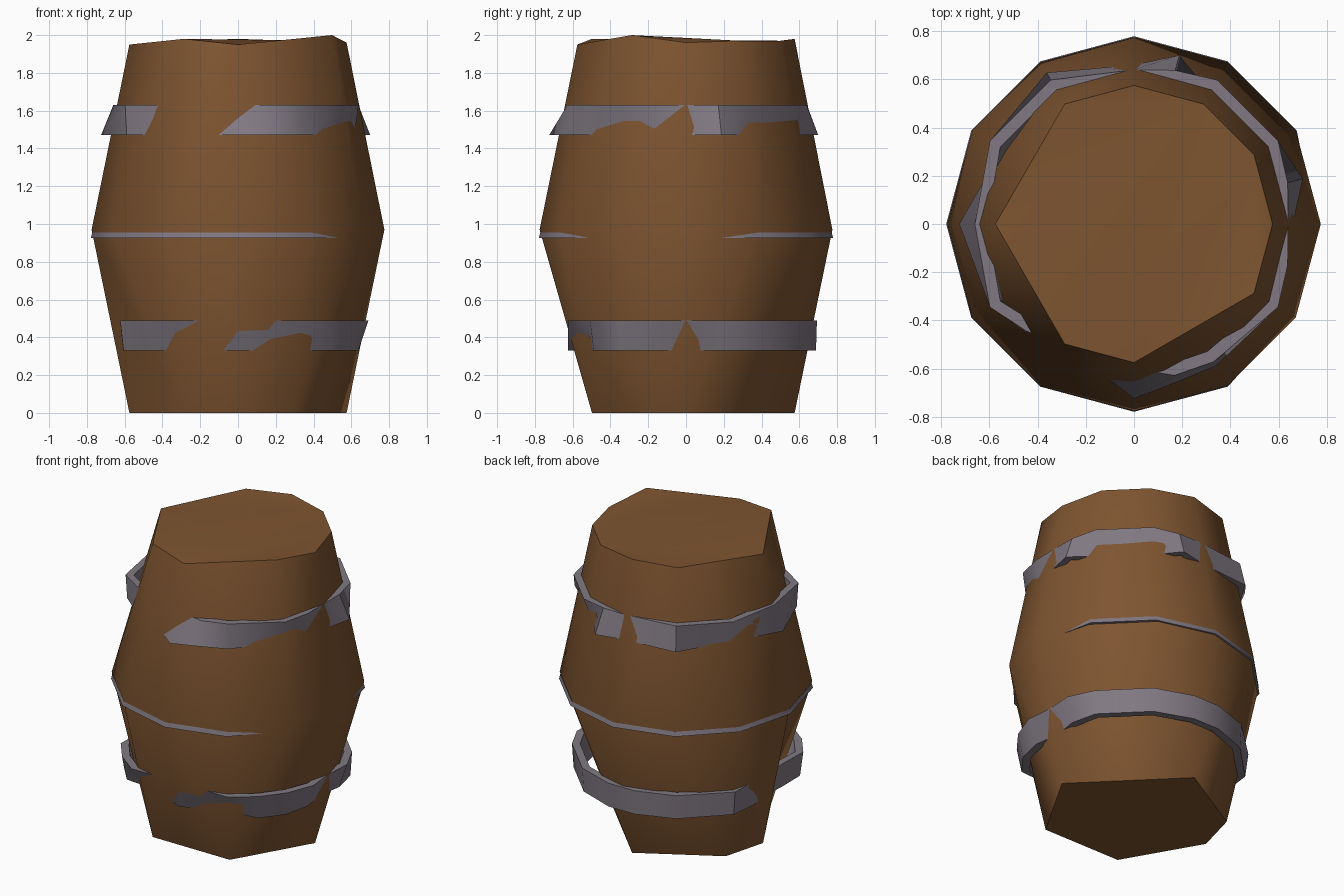
import bpy, bmesh, math

if "Cube" in bpy.data.objects:
    bpy.data.objects.remove(bpy.data.objects["Cube"])


def material(name, rgb):
    m = bpy.data.materials.new(name)
    m.diffuse_color = (*rgb, 1)
    m.use_nodes = True
    m.node_tree.nodes["Principled BSDF"].inputs["Base Color"].default_value = m.diffuse_color
    return m


wood = material("brown wood", (0.21, 0.09, 0.03))
iron = material("grey iron", (0.22, 0.19, 0.225))


def polar(deg, r, z):
    a = math.radians(deg)
    return (r * math.cos(a), r * math.sin(a), z)


def finish(bm, name, mat):
    bmesh.ops.recalc_face_normals(bm, faces=bm.faces)
    me = bpy.data.meshes.new(name)
    bm.to_mesh(me)
    bm.free()
    ob = bpy.data.objects.new(name, me)
    bpy.context.collection.objects.link(ob)
    me.materials.append(mat)
    bpy.ops.object.select_all(action='DESELECT')
    ob.select_set(True)
    bpy.context.view_layer.objects.active = ob
    bpy.ops.object.shade_smooth_by_angle(angle=math.radians(38))
    return ob


# Barrel body: 12-sided belly, with some rim corners worn away
bm = bmesh.new()
belly = [bm.verts.new(polar(30 * i, 0.775, 0.97)) for i in range(12)]
top_z = {0: 1.96, 30: 1.97, 60: 1.97, 90: 1.98, 120: 1.97, 180: 1.95,
         240: 1.98, 270: 1.95, 330: 2.0}
top = {a: bm.verts.new(polar(a, 0.575, z)) for a, z in top_z.items()}
bot = {a: bm.verts.new(polar(a, 0.575, 0)) for a in (0, 90, 150, 180, 240, 300)}
# rim corner that each belly corner leads to
top_map = [0, 30, 60, 90, 120, 120, 180, 180, 240, 270, 270, 330]
bot_map = [0, 0, 90, 90, 90, 150, 180, 240, 240, 240, 300, 300]
for rim, links in ((top, top_map), (bot, bot_map)):
    for i in range(12):
        j = (i + 1) % 12
        a, b = rim[links[i]], rim[links[j]]
        if a is b:
            bm.faces.new((belly[i], belly[j], a))
        else:
            bm.faces.new((belly[i], belly[j], b))
            bm.faces.new((belly[i], b, a))
    lid = bm.faces.new(list(rim.values()))
    bmesh.ops.triangulate(bm, faces=[lid])
finish(bm, "barrel_body", wood)


def hoop(name, z0, z1, rows, thick=0.05):
    """Closed band; rows are (angle, lower radius, upper radius)."""
    bm = bmesh.new()
    rings = [[bm.verts.new(polar(*p)) for p in
              ((a, lo, z0), (a, hi, z1), (a, hi - thick, z1), (a, lo - thick, z0))]
             for a, lo, hi in rows]
    for p, q in zip(rings, rings[1:] + rings[:1]):
        for k in range(4):
            n = (k + 1) % 4
            bm.faces.new((p[k], q[k], q[n], p[n]))
    finish(bm, name, iron)


# Upper hoop: bent, dipping into the wood in places
hoop("upper_hoop", 1.47, 1.63, [
    (0, .66, .64), (15, .725, .66), (30, .64, .69), (60, .63, .69),
    (75, .725, .66), (90, .66, .64), (120, .725, .69), (150, .63, .69),
    (180, .725, .66), (210, .68, .69), (225, .64, .63), (240, .58, .58),
    (270, .725, .60), (285, .68, .65), (300, .68, .66), (330, .64, .69),
    (345, .64, .66)])

# Lower hoop: stands off the wood where the base is narrow
hoop("lower_hoop", 0.33, 0.49, [
    (0, .61, .675), (15, .66, .71), (30, .69, .70), (60, .69, .70),
    (82, .695, .70), (98, .695, .70), (120, .69, .70), (150, .69, .71),
    (165, .64, .64), (180, .60, .62), (195, .63, .64), (210, .70, .72),
    (225, .69, .72), (240, .58, .72), (270, .625, .62), (300, .58, .72),
    (315, .69, .72), (330, .69, .72), (345, .66, .715)])

# Middle hoop: thin, sunk into the wood at front right
hoop("middle_hoop", 0.925, 0.955, [
    (a, .779, .772) if 30 <= a <= 300 else (a, .755, .75)
    for a in range(0, 360, 30)])
